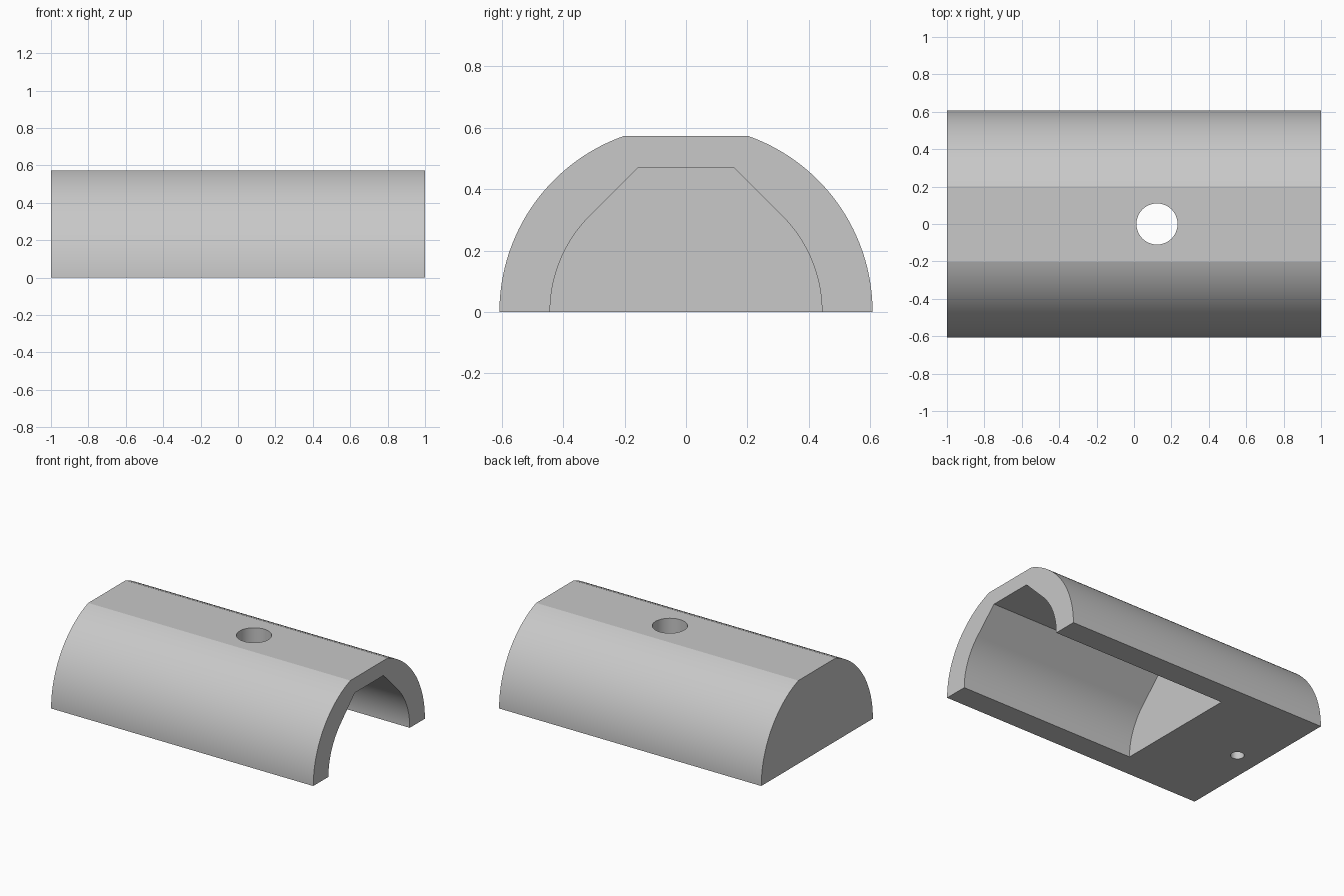
import bpy, bmesh, math

cube = bpy.data.objects.get("Cube")
if cube:
    bpy.data.objects.remove(cube, do_unlink=True)

# Single grey material
grey = bpy.data.materials.new("plain grey")
grey.use_nodes = True
colour = (0.58, 0.58, 0.58, 1)
grey.diffuse_color = colour
grey.node_tree.nodes["Principled BSDF"].inputs["Base Color"].default_value = colour


def add_object(name, bm):
    bmesh.ops.recalc_face_normals(bm, faces=bm.faces)
    mesh = bpy.data.meshes.new(name)
    bm.to_mesh(mesh)
    bm.free()
    mesh.materials.append(grey)
    obj = bpy.data.objects.new(name, mesh)
    bpy.context.collection.objects.link(obj)
    return obj


def extrude_x(name, half, x0, x1):
    """Mirror a half profile of (y, z) points and extrude it along x."""
    profile = half + [(-y, z) for y, z in reversed(half)]
    bm = bmesh.new()
    face = bm.faces.new([bm.verts.new((x0, y, z)) for y, z in profile])
    ext = bmesh.ops.extrude_face_region(bm, geom=[face])["geom"]
    verts = [v for v in ext if isinstance(v, bmesh.types.BMVert)]
    bmesh.ops.translate(bm, verts=verts, vec=(x1 - x0, 0, 0))
    return add_object(name, bm)


def drill(name, x, radius, z0, z1):
    """Upright round cutter."""
    bm = bmesh.new()
    bmesh.ops.create_cone(bm, cap_ends=True, segments=64, radius1=radius,
                          radius2=radius, depth=z1 - z0)
    bmesh.ops.translate(bm, verts=bm.verts, vec=(x, 0, (z0 + z1) / 2))
    return add_object(name, bm)


def arc(radius, end, steps):
    return [(radius * math.cos(end * i / steps), radius * math.sin(end * i / steps))
            for i in range(steps + 1)]


# Half-round body with a flattened top
R, TOP = 0.608, 0.573
body = extrude_x("body", arc(R, math.asin(TOP / R), 40), -1, 1)

# Cavity open at one end and below, with 45 degree roof shoulders
r, roof = 0.443, 0.47
cavity_half = [(r, -0.1)] + arc(r, math.pi / 4, 24) + [(r * math.sqrt(2) - roof, roof)]
cutters = [
    extrude_x("cavity_cutter", cavity_half, -0.335, 1.1),
    drill("top_hole_cutter", 0.123, 0.11, 0.3, 0.7),
    drill("base_hole_cutter", -0.835, 0.043, -0.1, 0.2),
]

bpy.ops.object.select_all(action="DESELECT")
body.select_set(True)
bpy.context.view_layer.objects.active = body
for cutter in cutters:
    cutter.hide_render = True
    mod = body.modifiers.new(cutter.name, "BOOLEAN")
    mod.operation = "DIFFERENCE"
    mod.solver = "EXACT"
    mod.object = cutter
    bpy.ops.object.modifier_apply(modifier=mod.name)
    bpy.data.objects.remove(cutter, do_unlink=True)

bpy.ops.object.shade_smooth_by_angle(angle=math.radians(14))
